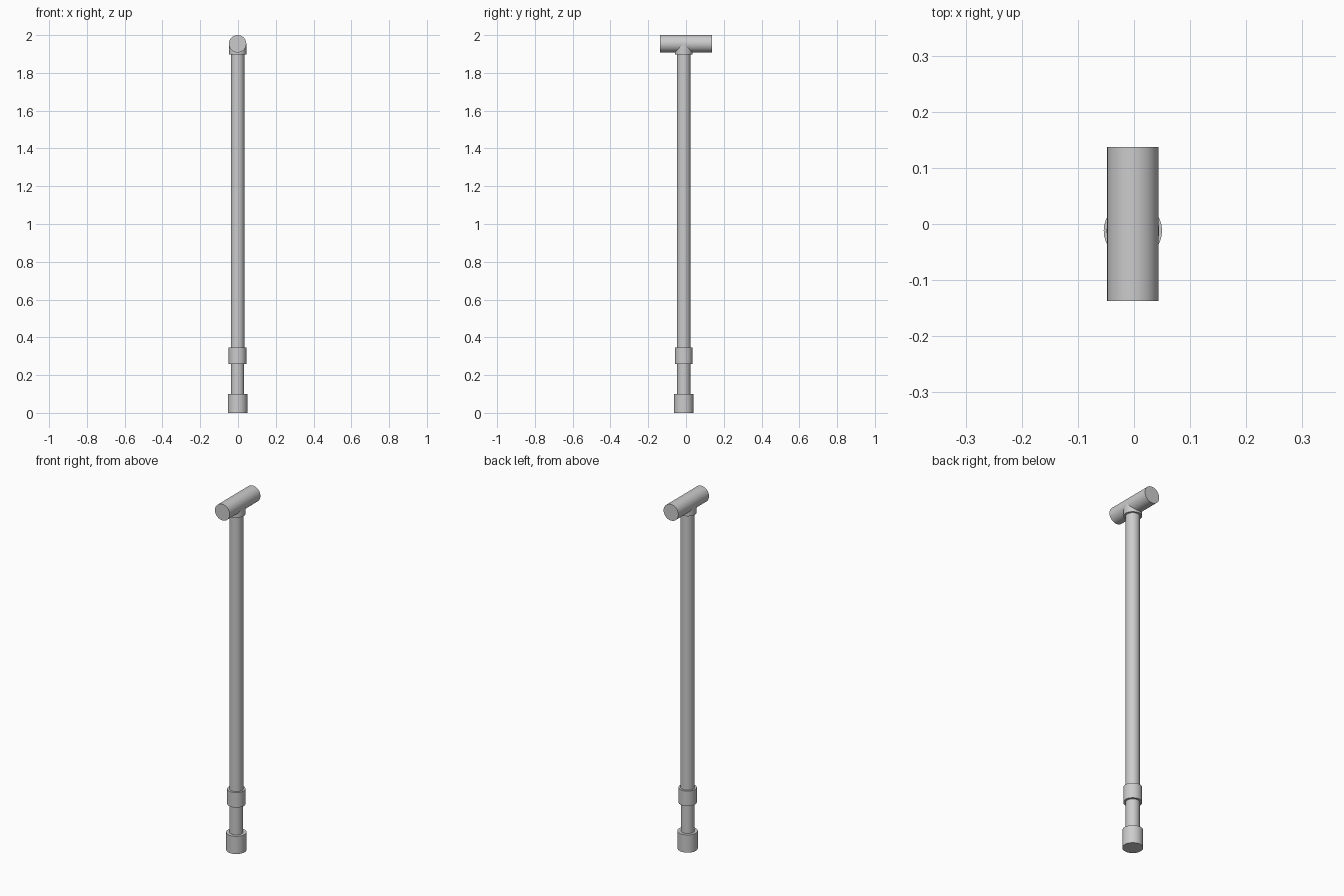
import bpy, math

if "Cube" in bpy.data.objects:
    bpy.data.objects.remove(bpy.data.objects["Cube"])

CX, CY = -0.002, -0.012   # axis of the pole


def tube(name, r, z0, z1, sides=32):
    bpy.ops.mesh.primitive_cylinder_add(vertices=sides, radius=r, depth=z1 - z0,
                                        location=(CX, CY, (z0 + z1) / 2))
    return finish(name)


def finish(name):
    ob = bpy.context.object
    ob.name = name
    bpy.ops.object.shade_smooth_by_angle(angle=math.radians(35))
    return ob


# Foot, poles and joint collar
tube("foot_cap", 0.052, 0, 0.10)
tube("lower_pole", 0.035, 0.09, 0.28)
tube("joint_collar", 0.047, 0.26, 0.345)
tube("upper_pole", 0.036, 0.33, 1.92)

# Socket running up into the handle
tube("handle_socket", 0.0465, 1.897, 1.95)

# Cross handle
bpy.ops.mesh.primitive_cylinder_add(vertices=32, radius=0.046, depth=0.274,
                                    location=(CX, 0, 1.954),
                                    rotation=(math.pi / 2, 0, 0))
finish("cross_handle")
